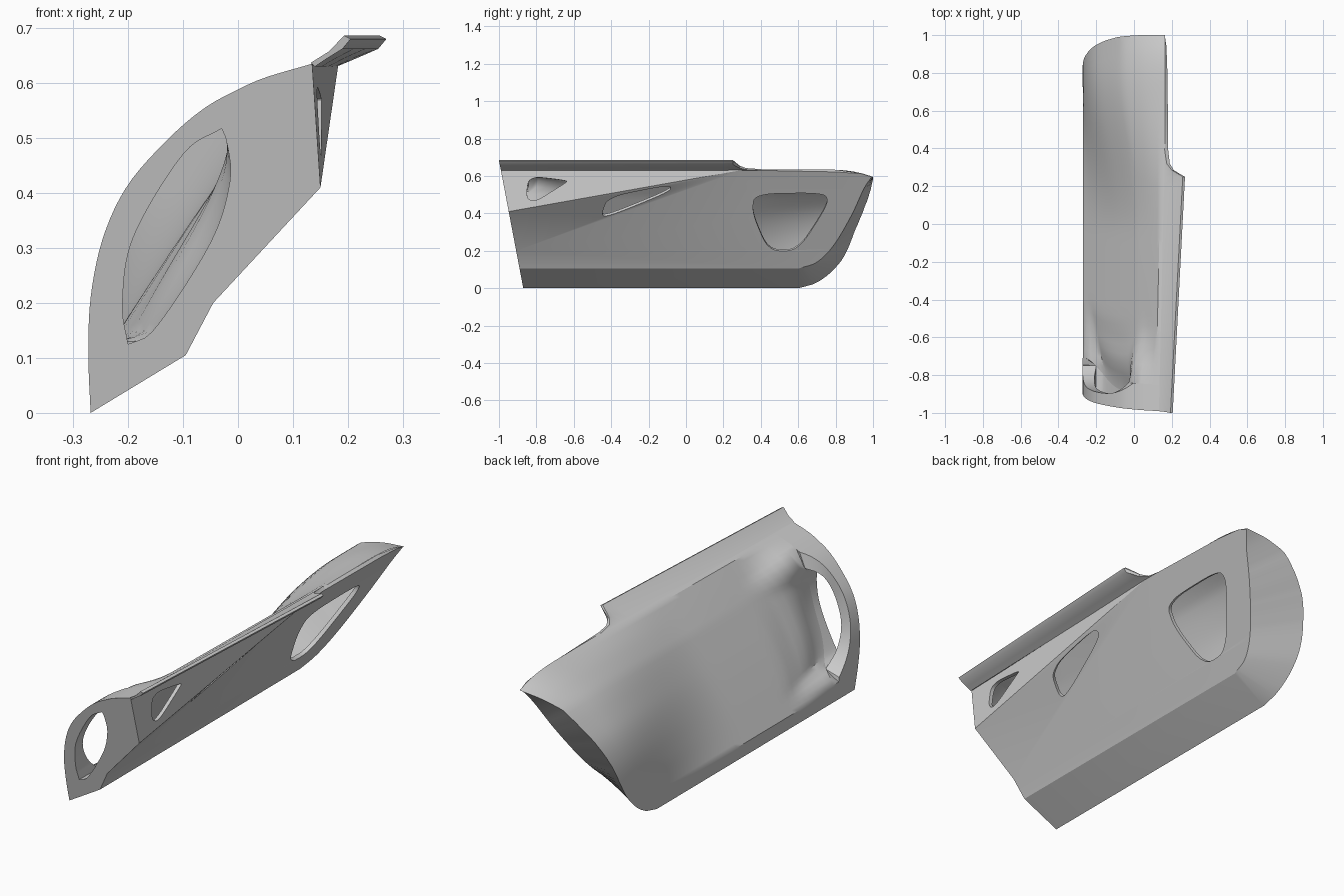
import bpy, bmesh
from mathutils import Vector
from mathutils.geometry import tessellate_polygon

if "Cube" in bpy.data.objects:
    bpy.data.objects.remove(bpy.data.objects["Cube"])

N, J0, J1, ROWS = 40, 5, 33, 36          # columns, duct columns, rows


def lerp(a, b, t):
    return a + (b - a) * t


def clamp(t):
    return max(0.0, min(1.0, t))


def smooth(t):
    t = clamp(t)
    return t * t * (3 - 2 * t)


def spline(pts, n):
    """Smooth curve through 2D points, n+1 evenly spaced samples."""
    p = [Vector(q) for q in pts]
    p = [2 * p[0] - p[1]] + p + [2 * p[-1] - p[-2]]
    fine = []
    for i in range(1, len(p) - 2):
        a, b, c, d = p[i - 1:i + 3]
        for k in range(20):
            t = k / 20
            fine.append(0.5 * (2 * b + (c - a) * t + (2 * a - 5 * b + 4 * c - d) * t * t
                               + (3 * b - a - 3 * c + d) * t ** 3))
    fine.append(p[-2])
    cum = [0]
    for a, b in zip(fine, fine[1:]):
        cum.append(cum[-1] + (b - a).length)
    out, k = [], 0
    for i in range(n + 1):
        s = cum[-1] * i / n
        while k < len(cum) - 2 and cum[k + 1] < s:
            k += 1
        out.append(fine[k].lerp(fine[k + 1], clamp((s - cum[k]) / (cum[k + 1] - cum[k]))))
    return out


def rounded(pts, times=3):
    """Corner cutting on a closed loop."""
    for _ in range(times):
        nxt = pts[1:] + pts[:1]
        pts = [q for a, b in zip(pts, nxt) for q in (a.lerp(b, 0.2), a.lerp(b, 0.8))]
    return pts


def make(name, polys, out):
    """Object from 3D polygons, welded, facing mainly towards 'out'."""
    bm = bmesh.new()
    for poly in polys:
        bm.faces.new([bm.verts.new(v) for v in poly])
    bmesh.ops.remove_doubles(bm, verts=bm.verts, dist=0.0004)
    bmesh.ops.recalc_face_normals(bm, faces=bm.faces)
    total = sum((f.normal * f.calc_area() for f in bm.faces), Vector())
    if total.dot(Vector(out)) < 0:
        bmesh.ops.reverse_faces(bm, faces=bm.faces)
    me = bpy.data.meshes.new(name)
    bm.to_mesh(me)
    bm.free()
    ob = bpy.data.objects.new(name, me)
    bpy.context.collection.objects.link(ob)
    bpy.context.view_layer.objects.active = ob
    ob.select_set(True)
    bpy.ops.object.shade_smooth_by_angle(angle=0.6)
    ob.select_set(False)


def strips(rows):
    """Quads between neighbouring rows of points."""
    return [(r[i], r[i + 1], s[i + 1], s[i])
            for r, s in zip(rows, rows[1:]) for i in range(len(r) - 1)]


def fill(loops):
    flat = [v for lp in loops for v in lp]
    return [[flat[i] for i in tri] for tri in tessellate_polygon(loops)]


def cap(p):
    """Point on the raked front plane from (x, z)."""
    return Vector((p[0], -0.87 - 0.19 * p[1], p[1]))


# Outer arch section, and the duct opening's outer and inner edges
arch = spline([(-0.268, 0), (-0.272, 0.1), (-0.268, 0.21), (-0.245, 0.32), (-0.2, 0.415),
               (-0.125, 0.5), (-0.06, 0.555), (0, 0.588), (0.05, 0.61), (0.135, 0.635)], N)
M = J1 - J0
left = spline([(-0.2, 0.125), (-0.21, 0.2), (-0.19, 0.32), (-0.1, 0.47), (-0.03, 0.517)], M)
right = spline([(-0.2, 0.125), (-0.15, 0.155), (-0.05, 0.31), (-0.015, 0.42),
                (-0.02, 0.49), (-0.03, 0.517)], M)
# Rear outline as (y, z) for the shell, looked up by height
rear = spline([(0.6, 0), (0.7, 0.03), (0.8, 0.11), (0.86, 0.2), (0.9, 0.3), (0.95, 0.42),
               (0.985, 0.52), (1, 0.6), (1, 0.65)], 200)


def y_rear(z):
    return min(rear, key=lambda p: abs(p.y - z)).x if z > 0.001 else 0.6


def y_rim(j):
    s = clamp((j - J0) / M)
    return cap(arch[j]).y + 0.06 + 0.08 * abs(2 * s - 1) ** 3


def skin(j, y, sunk=True, first=False):
    """Skin point: full arch at the rim and rear, hollowed out in between."""
    p = arch[j]
    back = y - y_rim(j)
    if sunk and 3 < j < N - 1:
        if not first:                    # broad hollow, ramping up at the rear
            chord = arch[3].lerp(arch[N - 1], (j - 3) / (N - 4))
            p = p.lerp(chord, 0.95 * smooth((0.85 - y) / 0.9) * smooth(back / 0.3))
        if J0 <= j <= J1:                # deep floor meeting the opening
            ends = 1 if first else smooth(min(j - J0 + 1, J1 + 1 - j) / 4)
            p = p.lerp(right[j - J0], (1 - smooth(back / 0.4)) * ends)
    k = max(0, (j / N - 0.75) / 0.25)
    return Vector((p.x + k * 0.03 * clamp((y + 0.95) / 1.25), y,
                   p.y - k * 0.04 * clamp((y - 0.7) / 0.3) ** 3))


# Shell: sunk duct floor blending into the outer skin towards the rear
grid = []
for r in range(ROWS + 1):
    row = []
    for j in range(N + 1):
        y = lerp(y_rim(j), y_rear(arch[j].y), r / ROWS)
        row.append(skin(j, y, r < ROWS, r == 0))
    grid.append(row)
make("outer_shell", strips(grid), (-1, 0, 1))

# Front rim around the duct
rim_front = [cap(p) for p in arch]
rim_back = [skin(j, y_rim(j), False) for j in range(N + 1)]
lip_back = [Vector((p.x, y_rim(J0 + i), p.y)) for i, p in enumerate(left)]
lip_front = [cap(p) for p in left]
floor_front = [cap(p) for p in right]
polys = strips([rim_front, rim_back]) + strips([rim_back[J0:J1 + 1], lip_back, lip_front])
polys += strips([floor_front, grid[0][J0:J1 + 1]])
polys += [(rim_back[J0 - 1], rim_back[J0], lip_back[0]), (rim_back[J1 + 1], rim_back[J1], lip_back[-1])]
make("duct_rim", polys, (-1, 0, 1))


# Side panel: a main plane plus two facets bulging at the front, each with a window
def plane_pt(y, z):
    return Vector((-0.095 + 0.526 * (z - 0.105), y, z))


b0, q1, q2, q3 = [cap(p) for p in ((-0.095, 0.105), (-0.045, 0.2), (0.15, 0.41), (0.135, 0.632))]
apex = plane_pt(0.3, 0.632)
edge = [plane_pt(*p) for p in spline([(0.6, 0.105), (0.70, 0.14), (0.79, 0.23), (0.885, 0.39),
                                      (0.95, 0.53), (0.992, 0.595)], N)]
top_edge = [plane_pt(0.94, 0.612), plane_pt(0.8, 0.622)]

panel = []
facets = (
    ([b0] + edge + top_edge + [apex, q1],
     [(0.355, 0.40), (0.365, 0.505), (0.745, 0.51), (0.76, 0.45), (0.6, 0.2), (0.44, 0.2)]),
    ([q1, q2, apex], [(-0.455, 0.38), (-0.42, 0.487), (-0.085, 0.553), (-0.08, 0.52), (-0.38, 0.397)]),
    ([q2, q3, apex], [(-0.855, 0.485), (-0.84, 0.6), (-0.63, 0.575), (-0.65, 0.56), (-0.81, 0.46)]),
)
for outer, win in facets:
    a, b, c = outer[0], outer[len(outer) // 2], outer[-1]
    nrm = (b - a).cross(c - a).normalized()
    if nrm.x > 0:
        nrm = -nrm
    hole = [Vector((a.x - (nrm.y * (y - a.y) + nrm.z * (z - a.z)) / nrm.x, y, z))
            for y, z in rounded([Vector(w) for w in win])]
    panel += fill([outer, hole])
    inner = [h + nrm * 0.018 for h in hole]
    panel += strips([hole + hole[:1], inner + inner[:1]])
make("side_panel", panel, (1, 0, -1))

# Bevelled band along the bottom and up the rear
shell_edge = [rim_front[0]] + grid[-1]
make("lower_band", strips([shell_edge, [b0] + edge]), (1, 0.3, -1))

# Narrow strip closing shell and panel along the rear top
ys = [0.25, 0.4, 0.6, 0.8, 0.94, 0.985]
shell_top = [skin(N, y) for y in ys] + [grid[-1][N]]
panel_top = [apex, apex.lerp(top_edge[1], 0.2), apex.lerp(top_edge[1], 0.6),
             top_edge[1], top_edge[0], edge[-1], edge[-1]]
make("top_strip", [f if f[1] != f[2] else (f[0], f[1], f[3])
                   for f in strips([shell_top, panel_top])], (0.3, 0, 1))

# Front face with the duct opening
opening = lip_front + floor_front[-2:0:-1]
make("front_face", fill([rim_front + [q3, q2, q1, b0], opening]), (0, -1, 0))

# Raised flange along the top edge
sections = []
for y, f in [(-1, 1), (-0.6, 1), (-0.2, 1), (0.2, 1), (0.25, 1), (0.265, 0.75), (0.285, 0.4),
             (0.32, 0.12), (0.4, 0.0)]:
    s = clamp((y + 1) / 1.3)
    e = 0.205 + 0.065 * (y + 1) / 1.25
    t = Vector((lerp(0.132, 0.161, s), 0.6365))
    base = Vector((lerp(0.14, 0.18, s), 0.630))
    prof = [t, Vector((lerp(t.x, e, 0.45), 0.657)), Vector((e - 0.012, 0.686)), Vector((e, 0.68)),
            Vector((e - 0.015, 0.662)), Vector((lerp(base.x, e, 0.35), 0.645)), base]
    sec = []
    for i, p in enumerate(prof):
        p = (t if i < 4 else base).lerp(p, f)
        sec.append(cap(p) if y == -1 else Vector((p.x, y, p.y)))
    sections.append(sec)
make("top_flange", strips(sections) + fill([sections[0]]), (-0.3, -0.2, 1))
